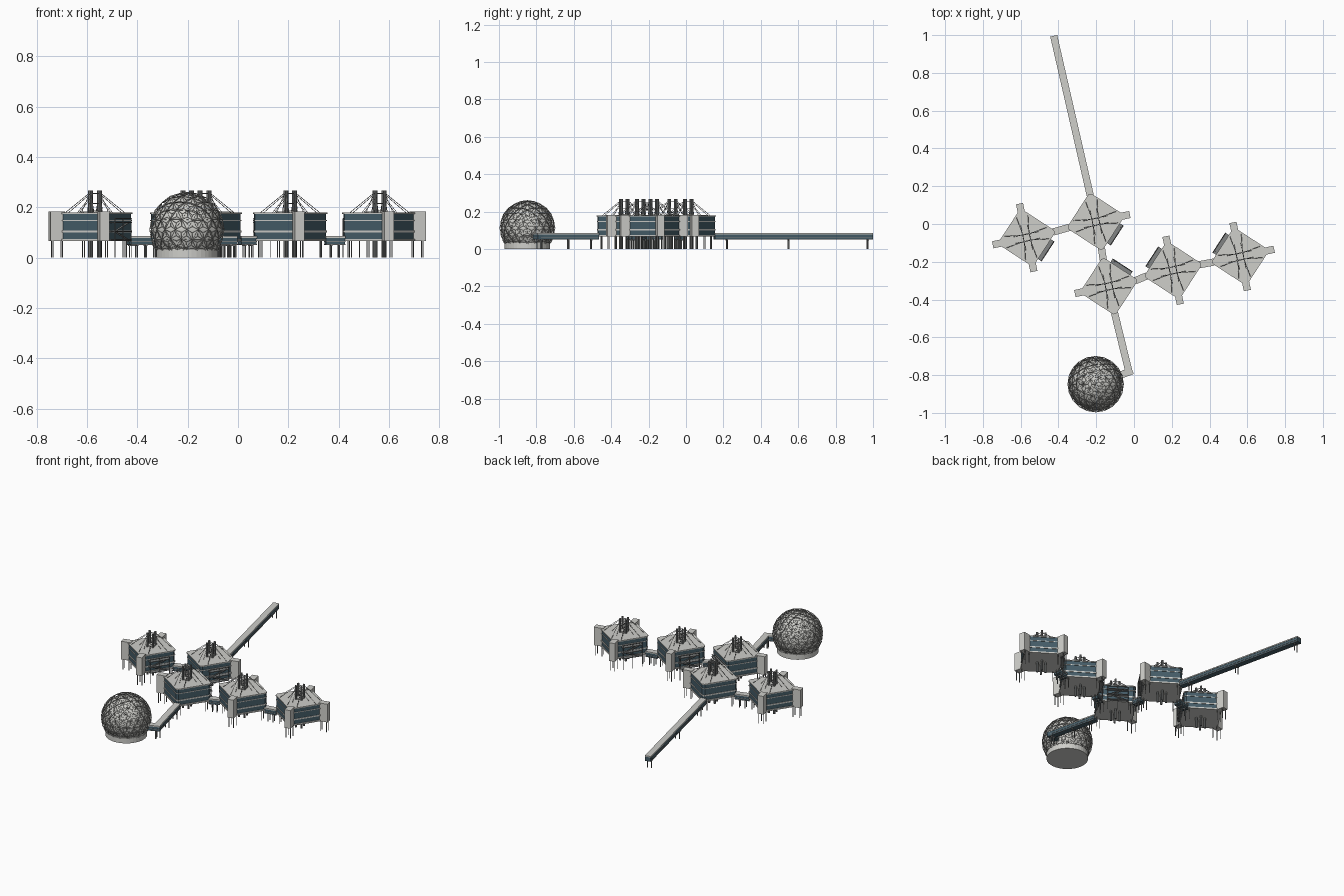
import bpy, bmesh, math
from mathutils import Vector, Matrix

if "Cube" in bpy.data.objects:
    bpy.data.objects.remove(bpy.data.objects["Cube"])


def material(name, rgb):
    m = bpy.data.materials.new(name)
    m.diffuse_color = (*rgb, 1)
    m.use_nodes = True
    m.node_tree.nodes["Principled BSDF"].inputs["Base Color"].default_value = m.diffuse_color
    return m


CONCRETE = material("concrete", (0.62, 0.62, 0.59))
GLASS = material("blue_glass", (0.06, 0.11, 0.14))
STEEL = material("steel", (0.22, 0.23, 0.23))
FRAME = material("dome_frame", (0.42, 0.42, 0.40))


def finish(bm, name, mat, matrix=Matrix()):
    bmesh.ops.recalc_face_normals(bm, faces=bm.faces)
    me = bpy.data.meshes.new(name)
    bm.to_mesh(me)
    bm.free()
    me.materials.append(mat)
    ob = bpy.data.objects.new(name, me)
    ob.matrix_world = matrix
    bpy.context.collection.objects.link(ob)
    return ob


def prism(bm, pts, z0, z1):
    lo = [bm.verts.new((x, y, z0)) for x, y in pts]
    hi = [bm.verts.new((x, y, z1)) for x, y in pts]
    bm.faces.new(lo[::-1])
    bm.faces.new(hi)
    n = len(pts)
    for i in range(n):
        j = (i + 1) % n
        bm.faces.new((lo[i], lo[j], hi[j], hi[i]))


def rod(bm, p, q, r, sides=6):
    p, q = Vector(p), Vector(q)
    d = q - p
    m = Matrix.Translation((p + q) / 2) @ d.to_track_quat('Z', 'Y').to_matrix().to_4x4()
    bmesh.ops.create_cone(bm, cap_ends=True, segments=sides, radius1=r, radius2=r,
                          depth=d.length, matrix=m)


def box(bm, size, at, rot=0, frame=Matrix()):
    m = frame @ Matrix.Translation(at) @ Matrix.Rotation(rot, 4, 'Z') @ Matrix.Diagonal((*size, 1))
    bmesh.ops.create_cube(bm, size=1, matrix=m)


def plan(h, c):
    # square plan with cut corners
    return [(h, c - h), (h, h - c), (h - c, h), (c - h, h),
            (-h, h - c), (-h, c - h), (c - h, -h), (h - c, -h)]


def polar(r, a, z):
    return Vector((r * math.cos(a), r * math.sin(a), z))


def pavilion(tag, x, y, towers, stair):
    M = Matrix.Translation((x, y, 0)) @ Matrix.Rotation(math.radians(-33), 4, 'Z')
    H = 0.112

    # glazed storeys
    bm = bmesh.new()
    prism(bm, plan(H - 0.004, 0.012), 0.072, 0.175)
    finish(bm, f"pavilion_{tag}_glass", GLASS, M)

    # roof, floor and storey bands
    bm = bmesh.new()
    for z0, z1, h in ((0.066, 0.075, H), (0.100, 0.108, H - 0.001),
                      (0.146, 0.150, H - 0.001), (0.173, 0.179, H)):
        prism(bm, plan(h, 0.012), z0, z1)
    bmesh.ops.create_cone(bm, cap_ends=True, segments=8, radius1=0.022, radius2=0.022,
                          depth=0.01, matrix=Matrix.Translation((0, 0, 0.182)))
    finish(bm, f"pavilion_{tag}_slabs", CONCRETE, M)

    # corner towers
    bm = bmesh.new()
    for k in towers:
        a = math.radians(45 + 90 * k)
        box(bm, (0.058, 0.038, 0.117), polar(0.155, a, 0.1245), a)
    finish(bm, f"pavilion_{tag}_corner_towers", CONCRETE, M)

    # legs, masts and roof cables
    bm = bmesh.new()
    for k in range(4):
        a = math.radians(45 + 90 * k)
        side = polar(0.014, a + math.pi / 2, 0)
        for s in (-1, 1):
            for r in ((0.135, 0.174) if k in towers else (0.125,)):
                foot = polar(r, a, 0) + side * s
                rod(bm, foot, foot + Vector((0, 0, 0.07)), 0.0025)
        b = math.radians(90 * k)
        rod(bm, polar(0.025, b, 0), polar(0.025, b, 0.267), 0.0065, 10)
        top = polar(0.025, b, 0.258)
        for s in (-1, 1):
            rod(bm, top, polar(0.118, b + s * math.radians(30), 0.179), 0.0012, 4)
            rod(bm, polar(0.025, b, 0.24), polar(0.07, b + s * math.radians(30), 0.179), 0.001, 4)
        for z in (0.215, 0.255):
            rod(bm, polar(0.025, b, z), polar(0.025, b + math.pi / 2, z), 0.002, 4)
    finish(bm, f"pavilion_{tag}_masts_and_legs", STEEL, M)

    # outside stair on one face
    bm = bmesh.new()
    F = Matrix.Rotation(math.radians(90 * stair), 4, 'Z')
    for z in (0.07, 0.105, 0.14):
        box(bm, (0.024, 0.125, 0.004), (0.123, 0, z), 0, F)
    for i, z in enumerate((0.07, 0.105)):
        s = 1 if i else -1
        p = F @ Vector((0.126, -0.05 * s, z))
        q = F @ Vector((0.126, 0.05 * s, z + 0.035))
        rod(bm, p, q, 0.004, 4)
    for s in (-1, 0, 1):
        p = F @ Vector((0.133, 0.06 * s, 0.0))
        rod(bm, p, p + Vector((0, 0, 0.155)), 0.002, 4)
    rod(bm, F @ Vector((0.133, -0.062, 0.155)), F @ Vector((0.133, 0.062, 0.155)), 0.002, 4)
    finish(bm, f"pavilion_{tag}_stair", STEEL, M)


# corners / faces are counted anticlockwise, 0 = right corner, lower right face
PODS = [("west", -0.568, -0.072, (1, 2, 3), 0),
        ("north", -0.202, 0.012, (0,), 0),
        ("middle", -0.133, -0.330, (2,), 1),
        ("east", 0.207, -0.245, (1, 3), 2),
        ("far_east", 0.562, -0.172, (0, 1, 3), 2)]
for pod in PODS:
    pavilion(*pod)


def bridge(tag, p, q, legs):
    p, q = Vector((*p, 0)), Vector((*q, 0))
    d = q - p
    ang = math.atan2(d.y, d.x)
    mid, L = (p + q) / 2, d.length
    up = Vector((0, 0, 1))
    side = up.cross(d.normalized())
    # glazed tube
    bm = bmesh.new()
    box(bm, (L - 0.002, 0.034, 0.028), mid + up * 0.066, ang)
    finish(bm, f"{tag}_glass", GLASS)
    # roof and side rails
    bm = bmesh.new()
    box(bm, (L, 0.038, 0.007), mid + up * 0.0825, ang)
    finish(bm, f"{tag}_roof", CONCRETE)
    bm = bmesh.new()
    for s in (-1, 1):
        for z in (0.053, 0.064):
            box(bm, (L, 0.002, 0.003), mid + side * s * 0.0178 + up * z, ang)
        # support posts
        for t in legs:
            foot = p + d * t + side * s * 0.012
            rod(bm, foot, foot + up * 0.054, 0.003)
    for t in legs:
        box(bm, (0.005, 0.036, 0.006), p + d * t + up * 0.05, ang)
    finish(bm, f"{tag}_rails_and_posts", STEEL)


def corner(i, k):
    a = math.radians(12 + 90 * k)
    return (PODS[i][1] + 0.142 * math.cos(a), PODS[i][2] + 0.142 * math.sin(a))


bridge("link_west", corner(0, 0), corner(1, 2), (0.3, 0.7))
bridge("link_middle", corner(1, 3), corner(2, 1), (0.3, 0.7))
bridge("link_east", corner(2, 0), corner(3, 2), (0.3, 0.7))
bridge("link_far_east", corner(3, 0), corner(4, 2), (0.3, 0.7))
bridge("long_north_bridge", corner(1, 1), (-0.425, 0.996), (0.08, 0.47, 0.97))
bridge("south_bridge", corner(2, 3), (-0.025, -0.79), (0.12, 0.5, 0.95))
bridge("dome_entry_bridge", (-0.008, -0.776), (-0.08, -0.803), (0.35,))

# dome: faceted shell inside a triangulated space frame
C = Matrix.Translation((-0.203, -0.848, 0.112))


def sphere(r):
    bm = bmesh.new()
    bmesh.ops.create_icosphere(bm, subdivisions=3, radius=r)
    return bm


def cut_base(bm):
    bmesh.ops.bisect_plane(bm, geom=bm.verts[:] + bm.edges[:] + bm.faces[:],
                           plane_co=(0, 0, -0.088), plane_no=(0, 0, 1), clear_inner=True)


shell = sphere(0.139)
cut_base(shell)
bmesh.ops.holes_fill(shell, edges=[e for e in shell.edges if e.is_boundary])
finish(shell, "dome_shell", CONCRETE, C)

frame = sphere(0.148)
bmesh.ops.poke(frame, faces=frame.faces[:], offset=-0.006)
cut_base(frame)
ob = finish(frame, "dome_space_frame", FRAME, C)
w = ob.modifiers.new("struts", 'WIREFRAME')
w.thickness = 0.0026
w.use_even_offset = False

# round base of the dome
bm = bmesh.new()
bmesh.ops.create_cone(bm, cap_ends=True, segments=40, radius1=0.122, radius2=0.122, depth=0.034,
                      matrix=Matrix.Translation((-0.203, -0.848, 0.017)))
finish(bm, "dome_base", CONCRETE)
